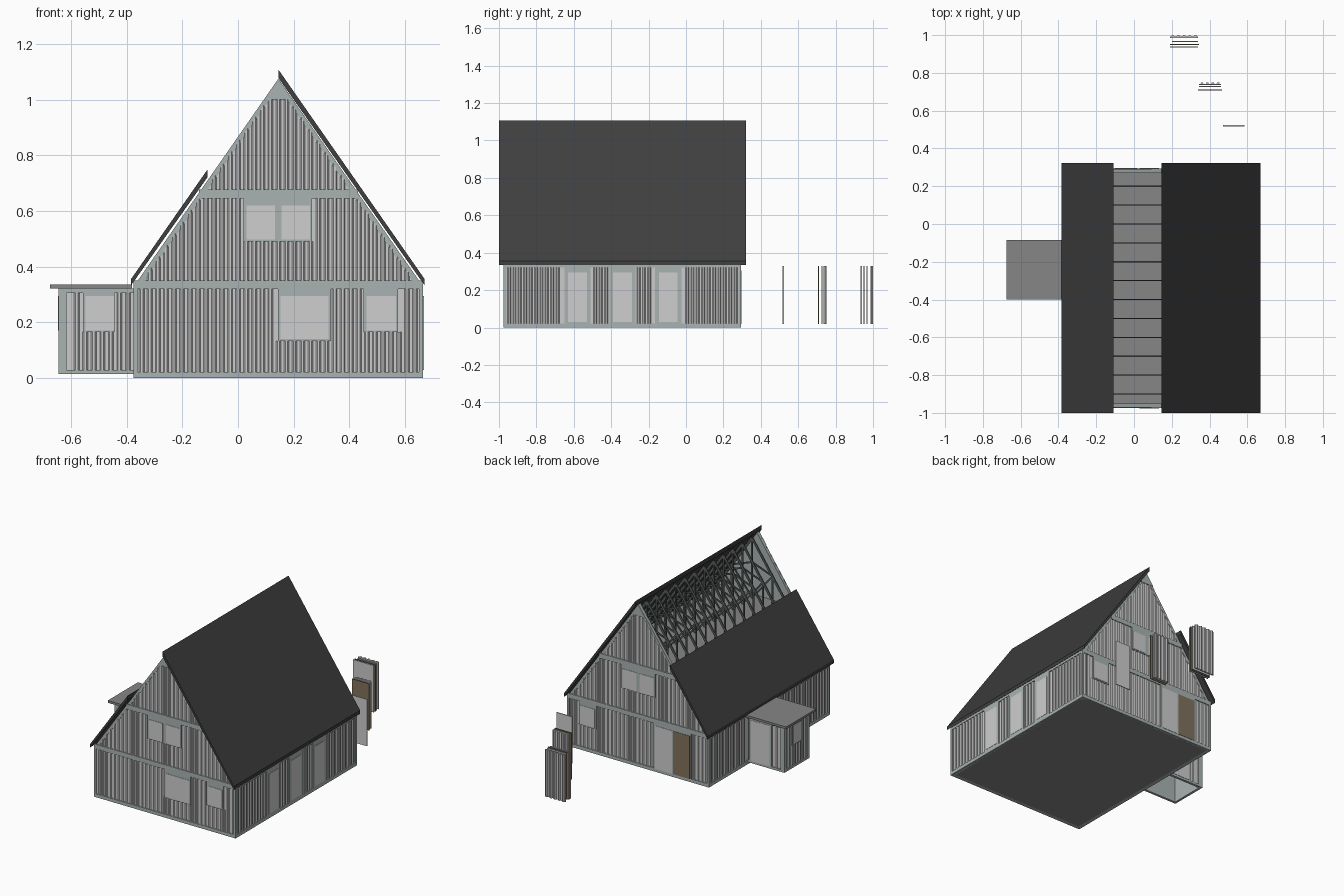
import bpy, bmesh
from mathutils import Vector

if "Cube" in bpy.data.objects:
    bpy.data.objects.remove(bpy.data.objects["Cube"])

def mat(name, r, g, b):
    m = bpy.data.materials.new(name)
    m.diffuse_color = (r, g, b, 1)
    m.use_nodes = True
    m.node_tree.nodes["Principled BSDF"].inputs["Base Color"].default_value = m.diffuse_color
    return m

TRIM = mat("blue grey trim", .40, .45, .45)
SIDING = mat("light grey siding", .60, .60, .60)
GLASS = mat("pale glass", .62, .62, .62)
ROOF = mat("dark roof", .05, .05, .05)
FLOOR = mat("mid grey", .24, .24, .24)
WOOD = mat("brown wood", .22, .17, .11)
BEAM = mat("dark beam", .10, .11, .11)

parts = {}

def part(name, m):
    if name not in parts:
        parts[name] = (bmesh.new(), m)
    return parts[name][0]

def loft(bm, a, b):
    """Closed solid between two matching loops of points."""
    va, vb = [bm.verts.new(p) for p in a], [bm.verts.new(p) for p in b]
    n = len(va)
    bm.faces.new(va)
    bm.faces.new(vb[::-1])
    for i in range(n):
        bm.faces.new((va[i], vb[i], vb[(i + 1) % n], va[(i + 1) % n]))

def box(name, m, x0, x1, y0, y1, z0, z1):
    ring = [(x0, y0), (x1, y0), (x1, y1), (x0, y1)]
    loft(part(name, m), [(x, y, z0) for x, y in ring], [(x, y, z1) for x, y in ring])

class Facade:
    """A wall plane: u runs along it, d outwards, z up."""
    def __init__(self, name, side, pos):
        self.name, self.side, self.pos = name, side, pos

    def at(self, u, d, z):
        s = self.side
        if s == "front": return Vector((u, self.pos - d, z))
        if s == "back": return Vector((u, self.pos + d, z))
        if s == "right": return Vector((self.pos + d, u, z))
        return Vector((self.pos - d, u, z))

    def poly(self, what, m, pts, d0, d1):
        loft(part(self.name + "_" + what, m),
             [self.at(u, d0, z) for u, z in pts], [self.at(u, d1, z) for u, z in pts])

    def rect(self, what, m, u0, u1, z0, z1, d0=0, d1=.010):
        self.poly(what, m, [(u0, z0), (u1, z0), (u1, z1), (u0, z1)], d0, d1)

    def window(self, frame, panes, m=GLASS, what="window"):
        self.rect("frame", TRIM, *frame)
        for p in panes:
            self.rect(what, m, *p, d0=.008, d1=.012)

    def ribs(self, u0, u1, bands, holes, top=lambda u: 9):
        """Raised siding ribs, broken at the openings."""
        n = round((u1 - u0) / .029)
        step = (u1 - u0) / n
        bm = part(self.name + "_siding_ribs", SIDING)
        for i in range(n):
            c = u0 + (i + .5) * step
            segs = list(bands)
            for h in holes:
                if h[0] - .008 < c < h[1] + .008:
                    segs = [s for a, b in segs
                            for s in ((a, min(b, h[2])), (max(a, h[3]), b)) if s[1] - s[0] > .005]
            prof = [(-.010, .001), (-.004, .008), (.004, .008), (.010, .001)]
            for a, b in segs:
                if min(top(c - .01), top(c + .01)) < a + .01:
                    continue
                loft(bm, [self.at(c + u, d, a) for u, d in prof],
                     [self.at(c + u, d, min(b, top(c + u))) for u, d in prof])

# ---- gable ends ----
RX = .145                                   # ridge position
def slope(u): return 1.075 - 1.445 * abs(u - RX)
gable = [(-.365, 0), (.655, 0), (.655, slope(.655)), (RX, 1.075), (-.365, slope(-.365))]
up = (.02, .265, .49, .645)
small = (.45, .575, .165, .32)
for side, pos in (("front", -.965), ("back", .285)):
    f = Facade(side + "_wall", side, pos)
    f.poly("core", TRIM, gable, -.015, 0)
    f.poly("sheet", SIDING, gable, 0, .002)
    f.rect("trim", TRIM, -.375, .665, 0, .022)
    f.rect("trim", TRIM, -.375, .665, .32, .35)
    f.rect("trim", TRIM, RX - .285, RX + .285, .645, .677)
    f.poly("trim", TRIM, [(RX - .052, 1), (RX + .052, 1), (RX, 1.075)], 0, .01)
    for s in (-1, 1):                       # verge boards and corner posts
        e = [(RX + s * .505, .35), (RX + s * .48, .35), (RX, 1.045), (RX, 1.075)]
        f.poly("trim", TRIM, e, 0, .006)
        f.rect("trim", TRIM, RX + s * .52, RX + s * .505, .02, .32)
    f.window(up, [(.03, .132, .497, .62), (.156, .258, .497, .62)])
    f.window(small, [(.462, .568, .172, .295)])
    holes = [up, small]
    if side == "front":
        big = (.143, .333, .133, .32)
        f.window(big, [(.152, .325, .14, .295)])
        holes.append(big)
    else:
        doors = (-.245, .03, .0, .32)
        f.window(doors, [(-.104, .018, .02, .305)], what="white_door")
        f.window(doors, [(-.235, -.112, .02, .305)], WOOD, "brown_door")
        holes.append(doors)
    f.ribs(-.36, .65, [(.022, .32), (.35, .645), (.677, 1.0)], holes,
           lambda u: slope(u) - .02)

# ---- long side walls ----
for side, pos in (("right", .655), ("left", -.365)):
    f = Facade(side + "_wall", side, pos)
    f.rect("core", TRIM, -.965, .285, 0, .335, -.015, 0)
    f.rect("sheet", SIDING, -.965, .285, 0, .335, 0, .002)
    f.rect("trim", TRIM, -.975, .295, 0, .022)
    f.rect("trim", TRIM, -.975, .295, .32, .336)
    for u in (-.975, .28):
        f.rect("trim", TRIM, u, u + .015, .02, .32)
    holes = []
    if side == "right":
        for c in (-.58, -.34, -.095):
            h = (c - .07, c + .07, .02, .32)
            f.window(h, [(c - .05, c + .05, .03, .295)])
            holes.append(h)
    else:
        holes.append((-.37, -.11, 0, .33))
    f.ribs(-.96, .28, [(.022, .32)], holes)

# ---- side porch, open underneath ----
def porch(side, pos, u0, u1, win, pane, posts):
    f = Facade("porch_" + side, side, pos)
    f.rect("core", TRIM, u0, u1, .015, .322, -.006, 0)
    f.rect("sheet", SIDING, u0, u1, .015, .322, 0, .002)
    f.rect("trim", TRIM, u0, u1, .015, .03)
    f.rect("trim", TRIM, u0, u1, .305, .322)
    for p in posts:
        f.rect("trim", TRIM, *p, .015, .322)
    f.window(win, [pane])
    f.ribs(u0 + .01, u1 - .005, [(.03, .31)], [win] + [(a, b, 0, 1) for a, b in posts])

porch("front", -.36, -.635, -.375, (-.557, -.443, .165, .32), (-.548, -.445, .172, .295),
      [(-.645, -.615)])
porch("back", -.12, -.635, -.375, (-.55, -.385, .015, .32), (-.535, -.40, .03, .30),
      [(-.645, -.615)])
porch("left", -.635, -.36, -.12, (-.295, -.19, .165, .32), (-.285, -.20, .172, .295),
      [(-.37, -.345), (-.135, -.11)])
box("porch_roof", FLOOR, -.675, -.38, -.40, -.085, .322, .337)

# ---- roof planes: full on the right, lower part only on the left ----
def roof(name, sec):
    loft(part(name, ROOF), [(x, -1, z) for x, z in sec], [(x, .322, z) for x, z in sec])

roof("right_roof", [(RX, 1.108), (.67, .356), (.67, .333), (RX, 1.078)])
roof("left_roof", [(-.109, .750), (-.384, .356), (-.384, .333), (-.109, .722)])

# ---- floors ----
box("ground_floor", FLOOR, -.37, .66, -.97, .29, 0, .012)
box("attic_floor", FLOOR, -.14, .43, -.965, .285, .648, .66)

# ---- roof trusses ----
def bar(p, q, y, w=.005):
    p, q = Vector((p[0], y, p[1])), Vector((q[0], y, q[1]))
    t = (q - p).normalized()
    a, b = Vector((-t.z, 0, t.x)) * w, Vector((0, .003, 0))
    ring = [a + b, a - b, -a - b, -a + b]
    loft(part("roof_trusses", BEAM), [p + r for r in ring], [q + r for r in ring])

for i in range(12):
    y = .2 - i * .1
    bar((RX, .655), (RX, 1.06), y)
    for s in (-1, 1):
        bar((RX + s * .30, .625), (RX, 1.06), y, .008)
        bar((RX + s * .15, .655), (RX + s * .15, .845), y)
        bar((RX, .665), (RX + s * .15, .845), y)
        bar((RX + s * .15, .845), (RX, .90), y)

# ---- loose wall panels standing behind the house ----
panels = [(.19, .34, .998, SIDING, True), (.20, .34, .968, GLASS, False),
          (.19, .345, .952, WOOD, False), (.19, .34, .938, SIDING, False),
          (.345, .46, .748, SIDING, True), (.345, .46, .728, GLASS, False),
          (.34, .465, .710, WOOD, False), (.47, .585, .521, GLASS, False)]
for i, (a, b, y, m, ribbed) in enumerate(panels):
    name = "loose_panel_%d" % (i + 1)
    t = .008 if ribbed else 0
    box(name, m, a, b, y - .004 - t, y + .002 - t, .02, .33)
    if ribbed:
        Facade(name, "back", y - .006).ribs(a, b, [(.02, .33)], [])

# ---- make the objects ----
for name, (bm, m) in parts.items():
    bmesh.ops.recalc_face_normals(bm, faces=bm.faces)
    me = bpy.data.meshes.new(name)
    bm.to_mesh(me)
    bm.free()
    me.materials.append(m)
    bpy.context.collection.objects.link(bpy.data.objects.new(name, me))
